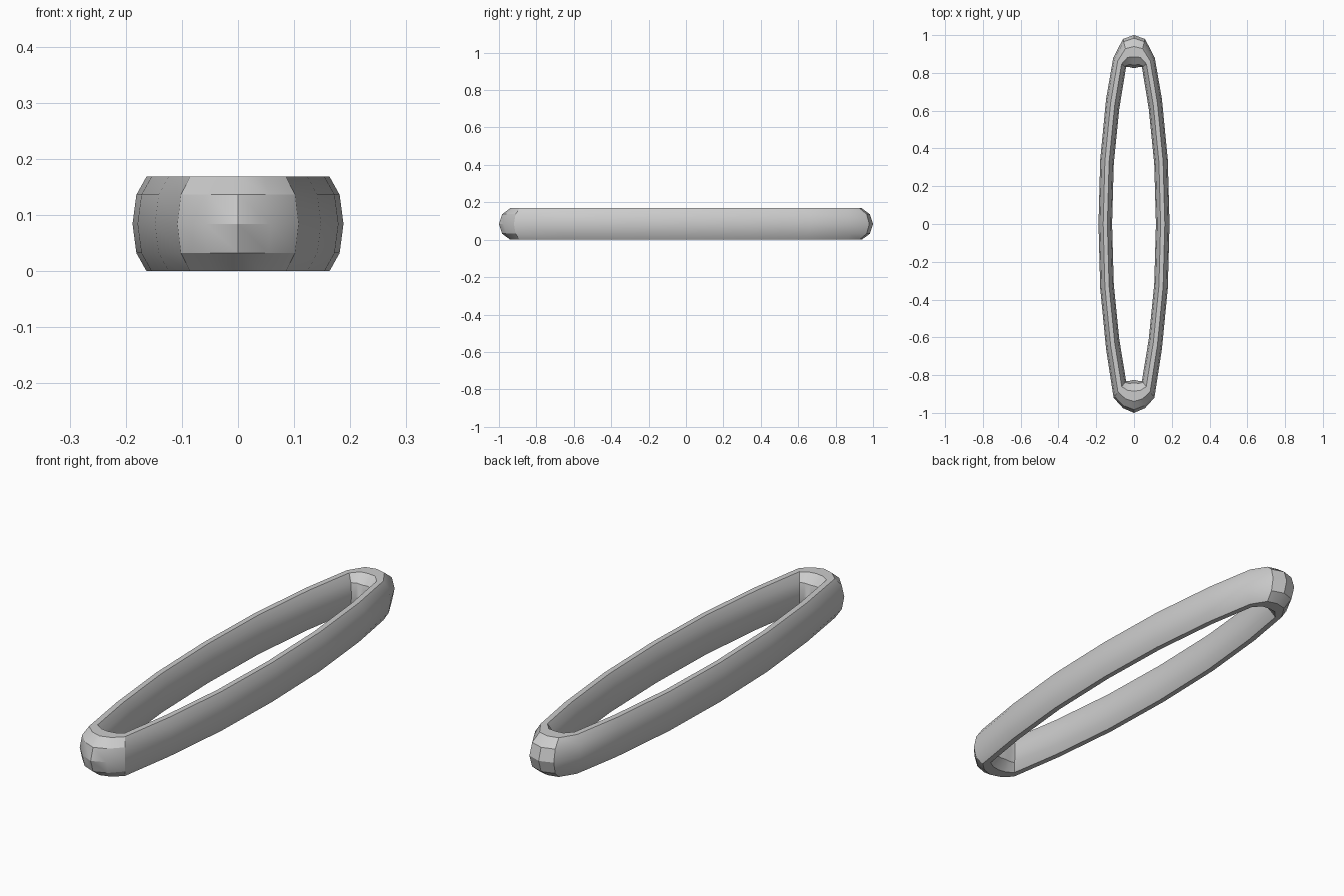
import bpy, bmesh, math

if "Cube" in bpy.data.objects:
    bpy.data.objects.remove(bpy.data.objects["Cube"])

SIDES = 10            # tube cross-section sides
RZ = 0.0885           # tube half height radius
MID_Z = RZ * math.sin(math.radians(72))

# half ring, from +y end to -y end: outer x, outer y, inner x, inner y
half = [
    (0.000, 1.00, 0.000, 0.825),
    (0.058, 0.98, 0.022, 0.83),
    (0.110, 0.88, 0.042, 0.83),
    (0.148, 0.66, 0.078, 0.61),
    (0.179, 0.34, 0.107, 0.32),
    (0.188, 0.00, 0.116, 0.00),
    (0.179, -0.34, 0.107, -0.32),
    (0.148, -0.66, 0.078, -0.61),
    (0.108, -0.92, 0.042, -0.83),
    (0.058, -0.975, 0.022, -0.83),
    (0.000, -1.00, 0.000, -0.825),
]
# mirror across x for the other side
stations = half + [(-a, b, -c, d) for a, b, c, d in half[-2:0:-1]]

# oval ring: sweep the decagon between outer and inner points
bm = bmesh.new()
rings = []
for ox, oy, ix, iy in stations:
    ring = []
    for k in range(SIDES):
        a = 2 * math.pi * k / SIDES
        t = (1 + math.cos(a)) / 2
        ring.append(bm.verts.new((ix + (ox - ix) * t, iy + (oy - iy) * t,
                                  MID_Z + RZ * math.sin(a))))
    rings.append(ring)
for i, r in enumerate(rings):
    s = rings[(i + 1) % len(rings)]
    for k in range(SIDES):
        j = (k + 1) % SIDES
        bm.faces.new((r[k], r[j], s[j], s[k]))
bmesh.ops.recalc_face_normals(bm, faces=bm.faces)

mesh = bpy.data.meshes.new("oval_ring")
bm.to_mesh(mesh)
bm.free()
obj = bpy.data.objects.new("oval_ring", mesh)
bpy.context.collection.objects.link(obj)
bpy.context.view_layer.objects.active = obj
obj.select_set(True)
bpy.ops.object.shade_smooth_by_angle(angle=math.radians(30))
